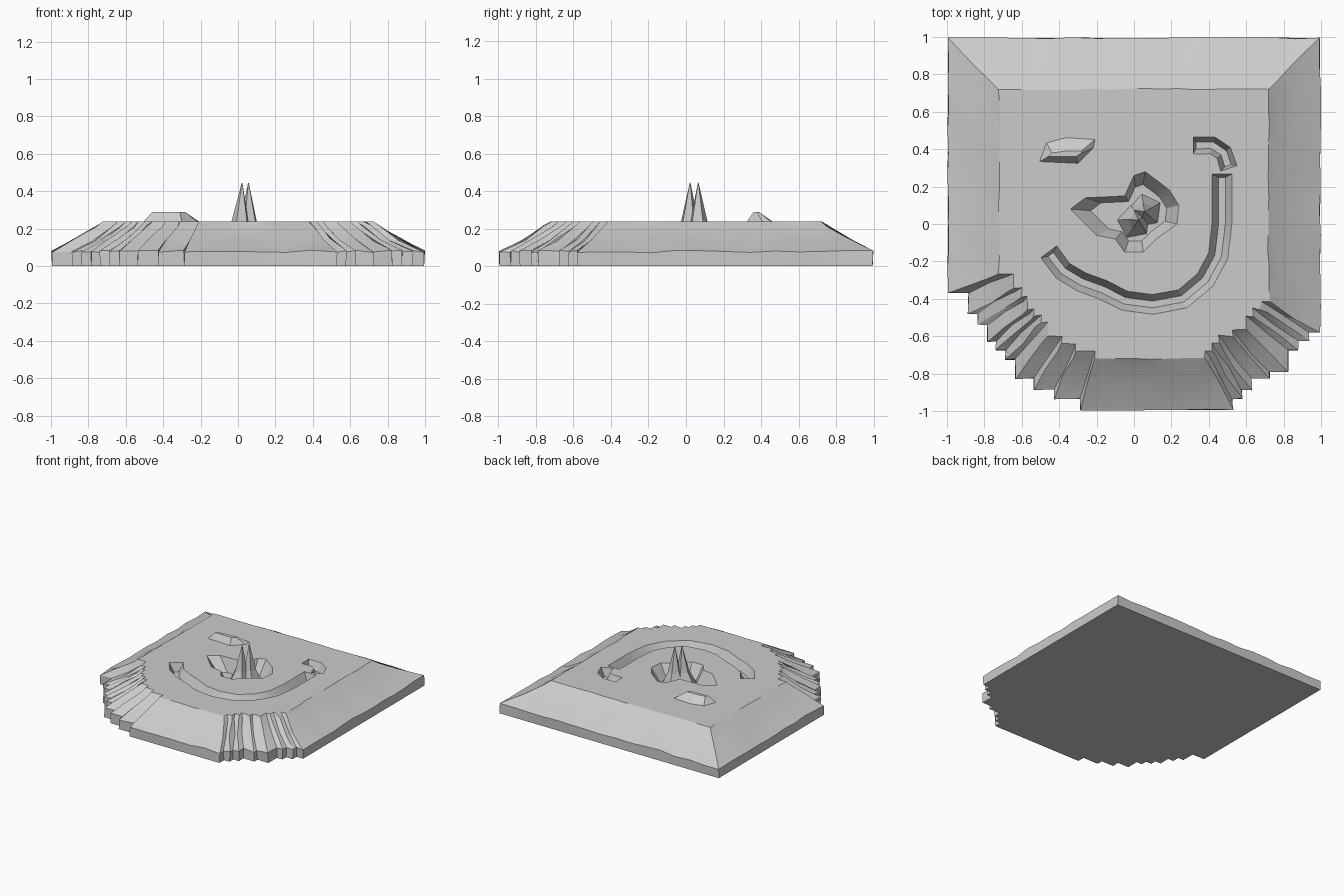
import bpy
import math
import random
from mathutils import Vector

random.seed(4)
if "Cube" in bpy.data.objects:
    bpy.data.objects.remove(bpy.data.objects["Cube"])

stone = bpy.data.materials.new("light grey stone")
stone.use_nodes = True
STONE = (0.6, 0.6, 0.6, 1)
stone.diffuse_color = STONE
stone.node_tree.nodes["Principled BSDF"].inputs["Base Color"].default_value = STONE


def loft(name, rings):
    """Skin a stack of equal-length rings, bottom to top, and cap both ends."""
    n = len(rings[0])
    verts = [p for ring in rings for p in ring]
    faces = [tuple(reversed(range(n))), tuple(range(len(verts) - n, len(verts)))]
    for k in range(len(rings) - 1):
        for i in range(n):
            j = (i + 1) % n
            faces.append((k * n + i, k * n + j, (k + 1) * n + j, (k + 1) * n + i))
    mesh = bpy.data.meshes.new(name)
    mesh.from_pydata(verts, [], faces)
    mesh.materials.append(stone)
    obj = bpy.data.objects.new(name, mesh)
    bpy.context.collection.objects.link(obj)
    return obj


def scaled(outline, k, z, centre=(0, 0), wobble=0, wobble_z=0):
    """Copy of a flat outline, scaled about a centre and slightly roughened."""
    cx, cy = centre
    r = random.uniform
    return [(cx + (x - cx) * k + r(-wobble, wobble), cy + (y - cy) * k + r(-wobble, wobble),
             z + r(-wobble_z, wobble_z)) for x, y in outline]


def ribbon(path, half, z):
    """Closed outline around an open path, counterclockwise."""
    pts = [Vector(p) for p in path]
    right, left = [], []
    for i, p in enumerate(pts):
        d = (pts[min(i + 1, len(pts) - 1)] - pts[max(i - 1, 0)]).normalized()
        side = Vector((d.y, -d.x)) * half
        end = d * half * 0.5 * ((i == len(pts) - 1) - (i == 0))
        right.append((*(p + side + end), z))
        left.append((*(p - side + end), z))
    return right + left[::-1]


def subdivide(outline, step):
    """Add points along the long sides."""
    out = []
    for i, p in enumerate(outline):
        a, b = Vector(p), Vector(outline[(i + 1) % len(outline)])
        n = max(1, round((b - a).length / step))
        out += [tuple(a.lerp(b, t / n)) for t in range(n)]
    return out


def stairs(start, moves, x_first):
    """Staircase of alternating steps along x and y."""
    x, y = start
    pts = [start]
    for i, m in enumerate(moves):
        if (i % 2 == 0) == x_first:
            x += m
        else:
            y += m
        pts.append((x, y))
    return pts


# Slab: stepped outline, upright skirt, sloped flank, flat top
right_steps = stairs((-1, -0.37), [0.11, -0.11, 0.05, -0.06, 0.05, -0.09, 0.05, -0.05, 0.05, -0.05,
                                   0.05, -0.1, 0.1, -0.06, 0.11, -0.05, 0.14, -0.06], True)
left_steps = stairs((0.53, -1), [0.06, 0.05, 0.05, 0.05, 0.06, 0.1, 0.04, 0.1, 0.11, 0.05,
                                 0.05, 0.06, 0.05, 0.06], False)
outline = subdivide([(-1, 1)] + right_steps + left_steps + [(1, 1)], 0.13)
slab = loft("slab", [
    scaled(outline, 0.995, 0),
    scaled(outline, 0.995, 0.078, wobble=0.005, wobble_z=0.007),
    scaled(outline, 0.865, 0.142, wobble=0.009, wobble_z=0.008),
    scaled(outline, 0.755, 0.213, wobble=0.006, wobble_z=0.006),
    scaled(outline, 0.72, 0.238, wobble=0.006)])

# Cutters for the smile, the left eye and the central pit
smile = [(-0.44, -0.17), (-0.38, -0.25), (-0.28, -0.31), (-0.17, -0.35), (-0.05, -0.41),
         (0.1, -0.43), (0.26, -0.4), (0.38, -0.3), (0.45, -0.17), (0.47, 0), (0.47, 0.12), (0.47, 0.24)]
eye = [(0.34, 0.42), (0.42, 0.42), (0.48, 0.38), (0.5, 0.32)]
pit = [(-0.34, 0.08), (-0.2, -0.06), (-0.1, -0.08), (-0.05, -0.15), (0.05, -0.15), (0.12, -0.08),
       (0.23, 0), (0.24, 0.1), (0.19, 0.18), (0.14, 0.22), (0.06, 0.28), (0, 0.26),
       (-0.05, 0.15), (-0.26, 0.14)]
cutters = [
    loft("smile_cutter", [ribbon(smile, 0.018, 0.17), ribbon(smile, 0.053, 0.238), ribbon(smile, 0.06, 0.3)]),
    loft("eye_cutter", [ribbon(eye, 0.018, 0.17), ribbon(eye, 0.046, 0.238), ribbon(eye, 0.05, 0.3)]),
    loft("pit_cutter", [scaled(pit, 0.7, 0.13, (0.02, 0.05)), scaled(pit, 1, 0.238, (0.02, 0.05)),
                        scaled(pit, 1.05, 0.3, (0.02, 0.05))])]
for cutter in cutters:
    cutter.hide_render = True
    mod = slab.modifiers.new(cutter.name, "BOOLEAN")
    mod.operation = "DIFFERENCE"
    mod.solver = "EXACT"
    mod.object = cutter
bpy.context.view_layer.objects.active = slab
slab.select_set(True)
for mod in list(slab.modifiers):
    bpy.ops.object.modifier_apply(modifier=mod.name)
for cutter in cutters:
    bpy.data.objects.remove(cutter)

# Raised right eye: steep in front, long slope behind
brow = [(-0.51, 0.33), (-0.3, 0.32), (-0.21, 0.41), (-0.2, 0.46), (-0.36, 0.47), (-0.47, 0.44)]
brow_top = [(-0.46, 0.36), (-0.31, 0.36), (-0.28, 0.38), (-0.28, 0.39), (-0.36, 0.39), (-0.44, 0.38)]
loft("right_eye", [scaled(brow, 1, 0.232), [(x, y, 0.288) for x, y in brow_top]])

# Twin spikes on a shared mound in the pit
for side, peak, foot in (("right", (0.022, 0.022), (0.0, 0.01)), ("left", (0.056, 0.065), (0.06, 0.07))):
    rings = []
    for z, radius, t in ((0.12, 0.095, 0), (0.24, 0.048, 0.6), (0.445, 0.002, 1)):
        cx, cy = (f + (p - f) * t for f, p in zip(foot, peak))
        rings.append([(cx + radius * math.cos(a * math.tau / 5 + 0.5),
                       cy + radius * math.sin(a * math.tau / 5 + 0.5), z) for a in range(5)])
    loft(side + "_spike", rings)

# Soft shading on the rough flank only, sharp creases elsewhere
bpy.ops.object.select_all(action="DESELECT")
slab.select_set(True)
bpy.ops.object.shade_smooth_by_angle(angle=math.radians(20))
